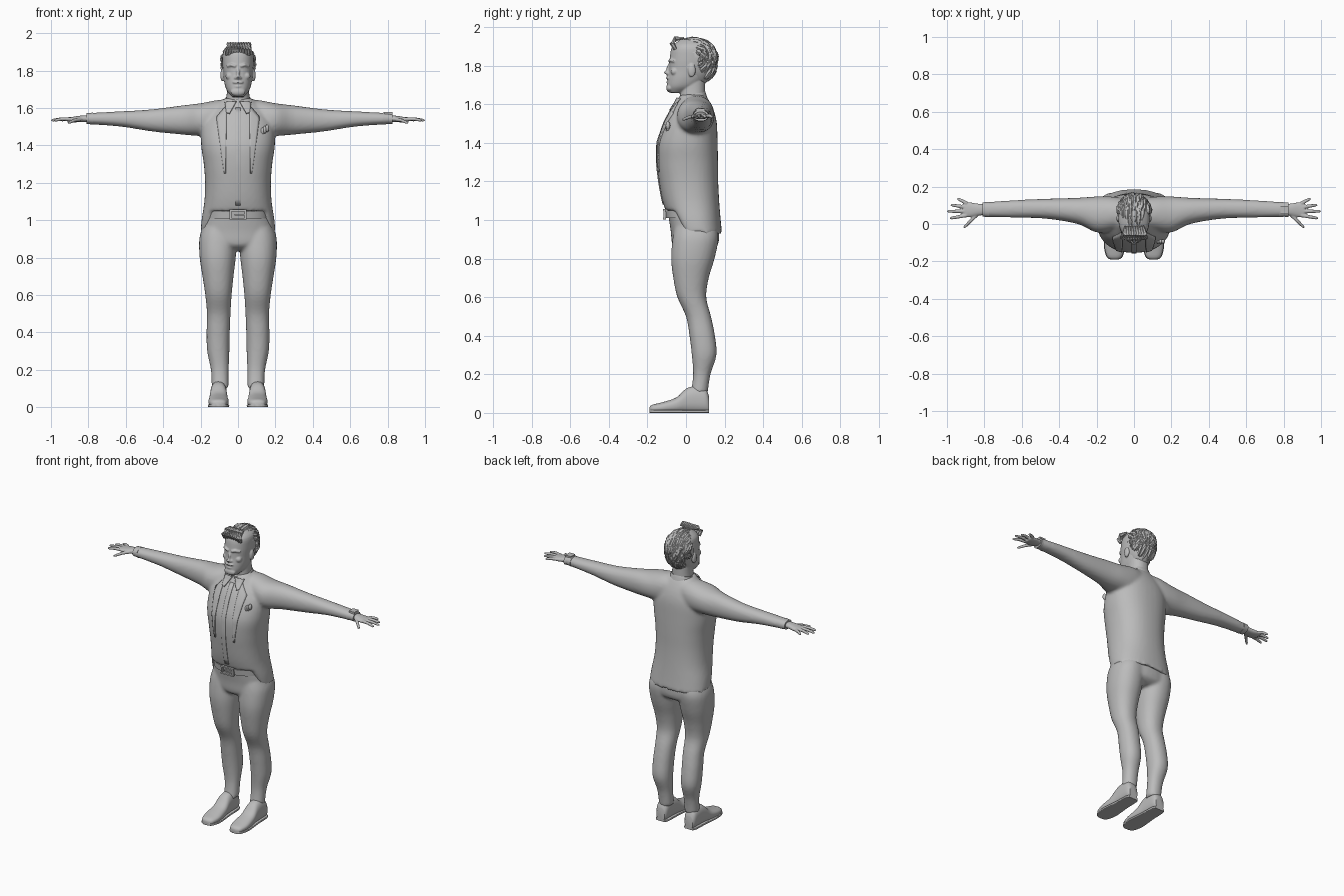
import bpy, bmesh, math, random
from mathutils import Vector

random.seed(4)
cube = bpy.data.objects.get("Cube")
if cube:
    bpy.data.objects.remove(cube, do_unlink=True)

GREY = (0.5, 0.5, 0.5, 1)
grey = bpy.data.materials.new("plain grey")
grey.use_nodes = True
grey.diffuse_color = GREY
for node in grey.node_tree.nodes:
    if node.type == "BSDF_PRINCIPLED":
        node.inputs["Base Color"].default_value = GREY


def finish(name, bm, voxel=0, rounds=0, thickness=0):
    """Turn a bmesh into an object, optionally fused into one skin."""
    bmesh.ops.recalc_face_normals(bm, faces=bm.faces)
    mesh = bpy.data.meshes.new(name)
    bm.to_mesh(mesh)
    bm.free()
    mesh.materials.append(grey)
    ob = bpy.data.objects.new(name, mesh)
    bpy.context.collection.objects.link(ob)
    for poly in mesh.polygons:
        poly.use_smooth = True
    if thickness:
        mod = ob.modifiers.new("thickness", "SOLIDIFY")
        mod.thickness, mod.offset = thickness, 0
    if voxel:
        mod = ob.modifiers.new("fuse", "REMESH")
        mod.mode, mod.voxel_size, mod.use_smooth_shade = "VOXEL", voxel, True
    if rounds:
        mod = ob.modifiers.new("soften", "SMOOTH")
        mod.factor, mod.iterations = 0.5, rounds
    if not voxel:
        bpy.ops.object.select_all(action="DESELECT")
        ob.select_set(True)
        bpy.context.view_layer.objects.active = ob
        bpy.ops.object.shade_smooth_by_angle(angle=math.radians(40))
    return ob


def bridge(bm, rings):
    """Skin a list of vertex rings and cap both ends."""
    n = len(rings[0])
    for a, b in zip(rings, rings[1:]):
        for i in range(n):
            j = (i + 1) % n
            bm.faces.new((a[i], a[j], b[j], b[i]))
    bm.faces.new(rings[0])
    bm.faces.new(rings[-1])


def spline(rows, steps):
    """Catmull-Rom interpolation through rows of numbers."""
    out = []
    for k in range(len(rows) - 1):
        a, b = rows[max(k - 1, 0)], rows[k]
        c, d = rows[k + 1], rows[min(k + 2, len(rows) - 1)]
        for s in range(steps):
            t = s / steps
            out.append([q + t / 2 * (r - p + t * (2*p - 5*q + 4*r - s2 + t * (3*(q - r) + s2 - p)))
                        for p, q, r, s2 in zip(a, b, c, d)])
    return out + [list(rows[-1])]


def loft(bm, axis, rows, power=2.2, n=40, steps=4, move=None):
    """Rows are (position, low, high, low, high) across the given axis."""
    rings = []
    for pos, lo, hi, lo2, hi2 in spline(rows, steps):
        ring = []
        for i in range(n):
            t = math.tau * i / n
            c, s = math.cos(t), math.sin(t)
            u = (lo + hi) / 2 + (hi - lo) / 2 * math.copysign(abs(c) ** (2 / power), c)
            v = (lo2 + hi2) / 2 + (hi2 - lo2) / 2 * math.copysign(abs(s) ** (2 / power), s)
            co = {"x": (pos, u, v), "y": (u, pos, v), "z": (u, v, pos)}[axis]
            ring.append(bm.verts.new(move(*co) if move else co))
        rings.append(ring)
    bridge(bm, rings)


def body_rows(rows):
    """Symmetric (z, front, back, half width) rows for a vertical loft."""
    return [(z, -w, w, f, b) for z, f, b, w in rows]


def ball(bm, loc, size):
    made = bmesh.ops.create_uvsphere(bm, u_segments=20, v_segments=12, radius=1)["verts"]
    for v in made:
        v.co = Vector(a * b + c for a, b, c in zip(v.co, size, loc))
    return made


def box(bm, loc, size):
    for v in bmesh.ops.create_cube(bm, size=1)["verts"]:
        v.co = Vector(a * b + c for a, b, c in zip(v.co, size, loc))


def tube(bm, points, radii, n=8):
    points, rings = [Vector(p) for p in points], []
    for i, p in enumerate(points):
        d = points[min(i + 1, len(points) - 1)] - points[max(i - 1, 0)]
        side = d.cross(Vector((0.1, 0.2, 1))).normalized()
        up = side.cross(d).normalized()
        rings.append([bm.verts.new(p + radii[i] * (side * math.cos(k * math.tau / n)
                      + up * math.sin(k * math.tau / n))) for k in range(n)])
    bridge(bm, rings)


# Jacket: torso and both sleeves fused, with a hem cut away at the front
TORSO = [(.93, -.06, .187, .2), (1, -.09, .18, .195), (1.1, -.122, .172, .18),
         (1.2, -.14, .167, .176), (1.3, -.152, .166, .183), (1.4, -.15, .164, .197),
         (1.5, -.115, .16, .195), (1.56, -.085, .147, .165), (1.61, -.05, .125, .12),
         (1.65, -.03, .1, .075)]
SLEEVE = [(0, -.02, .13, 1.48, 1.64), (.1, -.035, .145, 1.45, 1.643), (.2, -.045, .147, 1.45, 1.625),
          (.3, 0, .14, 1.458, 1.613), (.465, .028, .135, 1.475, 1.592), (.625, .034, .128, 1.5, 1.582),
          (.795, .038, .117, 1.513, 1.573)]


def hem(x, y, z):
    return x, y, max(z, .93 + .12 * min(max(-y / .055, 0), 1))


bm = bmesh.new()
loft(bm, "z", body_rows(TORSO), power=2.3, move=hem)
loft(bm, "x", [(-r[0], *r[1:]) for r in SLEEVE[:0:-1]] + SLEEVE)
finish("jacket", bm, .01, 5)


def chest(x, z):
    """Front of the torso at a given place."""
    for a, b in zip(TORSO, TORSO[1:]):
        if a[0] <= z <= b[0]:
            t = (z - a[0]) / (b[0] - a[0])
            f, k, w = [p + (q - p) * t for p, q in zip(a[1:], b[1:])]
            return (f + k) / 2 - (k - f) / 2 * max(1 - abs(x / w) ** 2.3, 0) ** (1 / 2.3)
    return 0


def plate(name, corners, lift=.003):
    """Thin cloth panel lying on the chest; corners run around the panel."""
    bm = bmesh.new()
    a, b, c, d = [Vector(p) for p in corners]
    grid = []
    for i in range(17):
        left, right = a.lerp(d, i / 16), b.lerp(c, i / 16)
        row = [left.lerp(right, j / 5) for j in range(6)]
        grid.append([bm.verts.new((x, chest(x, z) - lift, z)) for x, z in row])
    for r, s in zip(grid, grid[1:]):
        for j in range(5):
            bm.faces.new((r[j], r[j + 1], s[j + 1], s[j]))
    finish(name, bm, thickness=.008)


plate("shirt_placket", [(-.014, 1.6), (.014, 1.6), (.014, 1.08), (-.014, 1.08)], .001)
for side, s in (("left", 1), ("right", -1)):
    plate(side + "_lapel", [(s*.06, 1.615), (s*.115, 1.55), (s*.074, 1.25), (s*.066, 1.25)])
    plate(side + "_collar_tip", [(s*.008, 1.635), (s*.07, 1.63), (s*.062, 1.575), (s*.045, 1.57)], .008)

# Pocket square
bm = bmesh.new()
for k in range(3):
    ball(bm, (.13 + k * .013, chest(.14, 1.47) - .002, 1.475 + k * .008), (.01, .012, .02))
finish("pocket_square", bm)

# Shirt collar, sloping down towards the front
bm = bmesh.new()
loft(bm, "z", body_rows([(1.6, -.055, .115, .085), (1.635, -.045, .105, .077), (1.65, -.04, .1, .07)]),
     move=lambda x, y, z: (x, y, z + .22 * (y - .03)))
finish("shirt_collar", bm)

# Trousers: hips and two legs fused
LEG = [(.1, .05, .14, .025, .112), (.2, .05, .145, .037, .127), (.3, .046, .165, .03, .158),
       (.4, .044, .168, .018, .15), (.5, .04, .166, 0, .13), (.6, .034, .175, -.045, .105),
       (.7, .024, .19, -.066, .118), (.8, .012, .205, -.077, .148), (.9, .005, .207, -.07, .168),
       (.96, .005, .19, -.06, .16)]
bm = bmesh.new()
loft(bm, "z", body_rows([(.84, -.03, .12, .12), (.87, -.07, .165, .19), (.95, -.08, .17, .193),
                         (1.07, -.1, .15, .16)]))
for s in (1, -1):
    loft(bm, "z", [(z, min(s*a, s*b), max(s*a, s*b), f, k) for z, a, b, f, k in LEG])
finish("trousers", bm, .01, 4)

# Belt and buckle
bm = bmesh.new()
loft(bm, "z", body_rows([(1.01, -.104, .14, .165), (1.05, -.11, .14, .162)]), steps=1)
finish("belt", bm)
bm = bmesh.new()
for s in (1, -1):
    box(bm, (s * .04, -.11, 1.03), (.01, .014, .05))
    box(bm, (0, -.112, 1.03 + s * .022), (.09, .014, .009))
box(bm, (.01, -.112, 1.03), (.06, .01, .008))
finish("belt_buckle", bm)

# Shoes with flat soles
SHOE = [(-.19, .028, .018), (-.175, .042, .04), (-.12, .056, .054), (-.05, .08, .05), (0, .125, .045),
        (.05, .138, .043), (.1, .125, .04), (.12, .085, .03)]
for side, s in (("left", 1), ("right", -1)):
    bm = bmesh.new()
    loft(bm, "y", [(y, s*.104 - w, s*.104 + w, 0, h) for y, h, w in SHOE], power=2.4)
    finish(side + "_shoe", bm)
    bm = bmesh.new()
    loft(bm, "y", [(y, s*.104 - w - .003, s*.104 + w + .003, 0, .016) for y, h, w in SHOE], power=6)
    finish(side + "_sole", bm)

# Hands and shirt cuffs
TIPS = [(.91, -.02), (.985, .03), (1, .068), (.98, .102), (.945, .137)]
for side, s in (("left", 1), ("right", -1)):
    bm = bmesh.new()
    loft(bm, "x", [(s * x, *r) for x, *r in [(.77, .05, .105, 1.525, 1.562), (.83, .045, .108, 1.525, 1.56),
                   (.88, .036, .116, 1.523, 1.553), (.91, .04, .112, 1.526, 1.55)]])
    for k, (x, y) in enumerate(TIPS):
        root = Vector((s * (.895 if k else .835), .025 + .0215 * k if k else .055, 1.54))
        tip = Vector((s * x, y, 1.534 if k else 1.52))
        mid = root.lerp(tip, .5) + Vector((0, 0, .004))
        tube(bm, [root, mid, root.lerp(tip, .9), tip], [.011, .0095, .008, .004])
    finish(side + "_hand", bm, .004, 2)
    bm = bmesh.new()
    loft(bm, "x", [(s * .775, .036, .119, 1.511, 1.575), (s * .81, .04, .115, 1.515, 1.572)], steps=1)
    finish(side + "_shirt_cuff", bm)

# Wristwatch on the left arm
bm = bmesh.new()
loft(bm, "x", [(.808, .038, .116, 1.513, 1.572), (.826, .038, .116, 1.513, 1.57)], steps=1)
box(bm, (.805, .075, 1.572), (.042, .045, .014))
finish("wristwatch", bm)

# Head: skull, jaw, neck and features fused
bm = bmesh.new()
loft(bm, "z", body_rows([(1.66, -.085, -.01, .03), (1.69, -.097, .06, .058), (1.73, -.095, .1, .072),
                         (1.78, -.088, .125, .078), (1.84, -.084, .135, .083), (1.9, -.072, .13, .078),
                         (1.935, -.03, .09, .04)]))
loft(bm, "z", body_rows([(1.6, -.035, .1, .065), (1.68, -.03, .1, .06), (1.74, -.03, .1, .06)]))
tube(bm, [(0, -.08, 1.815), (0, -.092, 1.79), (0, -.103, 1.766), (0, -.088, 1.755)], [.008, .01, .013, .012])
ball(bm, (0, -.092, 1.737), (.03, .012, .008))
ball(bm, (0, -.09, 1.715), (.02, .012, .007))
ball(bm, (0, -.085, 1.685), (.04, .018, .022))
for s in (1, -1):
    tube(bm, [(s * .012, -.086, 1.823), (s * .035, -.083, 1.83), (s * .06, -.06, 1.823)], [.007, .008, .006])
    ball(bm, (s * .045, -.06, 1.77), (.022, .02, .02))
    ball(bm, (s * .012, -.091, 1.76), (.009, .01, .008))
    ball(bm, (s * .084, .03, 1.775), (.01, .02, .034))
finish("head", bm, .0045, 2)

# Hair cap, trimmed away from the face, then swept-back locks
MIDDLE, SIZE = Vector((0, .045, 1.84)), Vector((.088, .112, .098))


def scalp(a, t, grow=1):
    p = Vector((math.sin(a), -math.cos(a) * math.cos(t), math.cos(a) * math.sin(t)))
    if p.z < 0:
        p.z *= 1.55
    return MIDDLE + grow * p * SIZE


bm = bmesh.new()
for v in ball(bm, (0, 0, 0), (1, 1, 1)):
    if v.co.z < 0:
        v.co.z *= 1.55
    v.co = MIDDLE + v.co * SIZE
face = [f for f in bm.faces if (c := f.calc_center_median()).y < .04 and c.z < 1.875]
bmesh.ops.delete(bm, geom=face, context="FACES")
finish("hair_cap", bm)

bm = bmesh.new()
for k in range(170):
    a = math.radians(random.uniform(-72, 72))
    start = math.radians(random.uniform(38 + abs(math.degrees(a)) * .9, 200))
    sway, r = random.uniform(-.12, .12), random.uniform(.009, .014)
    path = [scalp(a + sway * j / 5, min(start + .17 * j, 4.15), 1 + .02 * math.sin(j)) for j in range(6)]
    tube(bm, path, [r * w for w in (.5, .9, 1, .9, .6, .15)], 6)
for k in range(9):
    x = -.06 + .015 * k
    tube(bm, [(x, -.055, 1.885), (x, -.072, 1.915), (x * .9 + .005, -.055, 1.94), (x * .8, -.01, 1.944)],
         [.009, .014, .014, .005], 6)
finish("hair_locks", bm)
